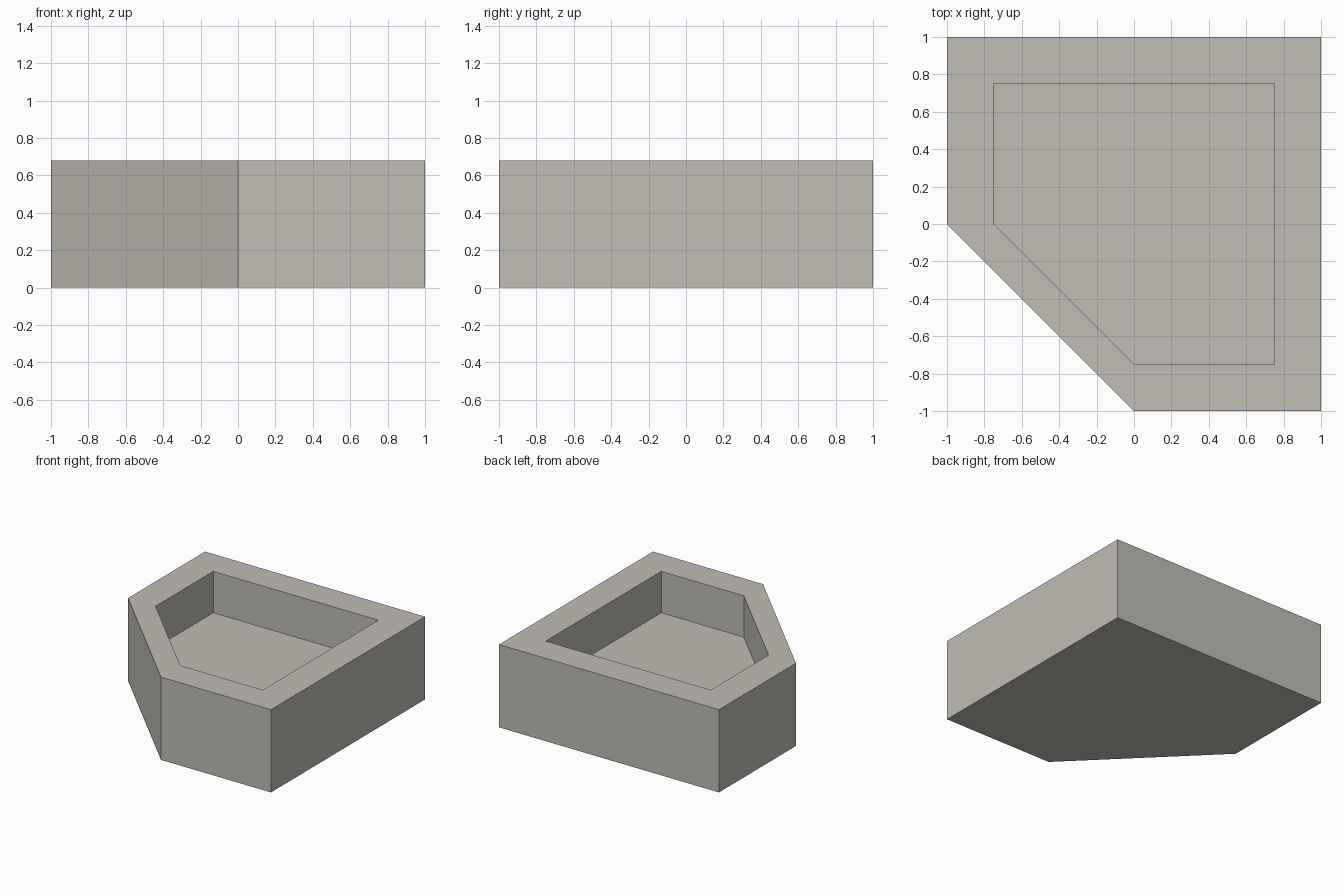
import bpy
import bmesh

cube = bpy.data.objects.get("Cube")
if cube:
    bpy.data.objects.remove(cube, do_unlink=True)

HEIGHT, FLOOR = 0.68, 0.34

# Warm grey stone colour
stone = bpy.data.materials.new("warm_grey")
stone.use_nodes = True
colour = (0.53, 0.51, 0.46, 1)
stone.diffuse_color = colour
stone.node_tree.nodes["Principled BSDF"].inputs["Base Color"].default_value = colour


def ring(bm, half, z):
    """Square outline with its front right corner cut off."""
    outline = [(0, -half), (half, -half), (half, half), (-half, half), (-half, 0)]
    return [bm.verts.new((x, y, z)) for x, y in outline]


# Tray: outer wall, flat rim, inner wall and sunken floor
bm = bmesh.new()
rings = [ring(bm, 1, 0), ring(bm, 1, HEIGHT), ring(bm, 0.75, HEIGHT), ring(bm, 0.75, FLOOR)]
for low, high in zip(rings, rings[1:]):
    for i in range(len(low)):
        j = (i + 1) % len(low)
        bm.faces.new((low[i], low[j], high[j], high[i]))
bm.faces.new(reversed(rings[0]))
bm.faces.new(rings[-1])
bmesh.ops.recalc_face_normals(bm, faces=bm.faces)

mesh = bpy.data.meshes.new("corner_tray")
bm.to_mesh(mesh)
bm.free()
mesh.materials.append(stone)
tray = bpy.data.objects.new("corner_tray", mesh)
bpy.context.collection.objects.link(tray)
